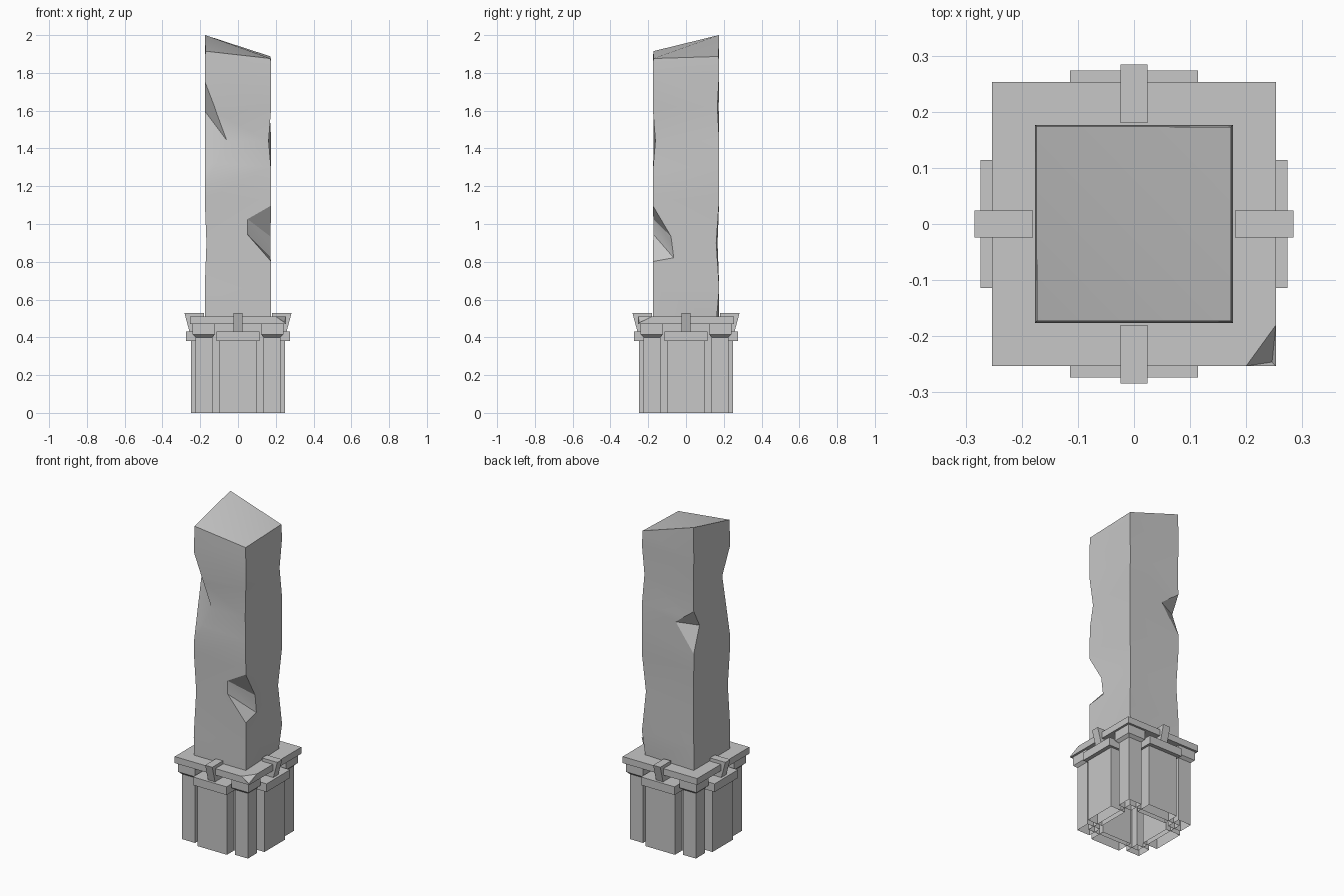
import bpy, bmesh, math
from mathutils import Vector, Matrix

cube = bpy.data.objects.get("Cube")
if cube:
    bpy.data.objects.remove(cube, do_unlink=True)

stone = bpy.data.materials.new("grey stone")
stone.use_nodes = True
COLOUR = (0.57, 0.57, 0.57, 1)
stone.diffuse_color = COLOUR
bsdf = stone.node_tree.nodes["Principled BSDF"]
bsdf.inputs["Base Color"].default_value = COLOUR
bsdf.inputs["Roughness"].default_value = 0.9


def finish(name, bm):
    """Turn a bmesh into a stone object."""
    bmesh.ops.recalc_face_normals(bm, faces=bm.faces)
    mesh = bpy.data.meshes.new(name)
    bm.to_mesh(mesh)
    bm.free()
    mesh.materials.append(stone)
    ob = bpy.data.objects.new(name, mesh)
    bpy.context.collection.objects.link(ob)
    return ob


def hull(name, points, turn=0, open_bottom=False):
    """Convex block around points, turned in quarter turns about z."""
    bm = bmesh.new()
    for p in points:
        bm.verts.new(p)
    bmesh.ops.convex_hull(bm, input=bm.verts)
    bmesh.ops.dissolve_limit(bm, angle_limit=0.01, verts=bm.verts, edges=bm.edges)
    bm.normal_update()
    ob_rot = Matrix.Rotation(turn * math.pi / 2, 4, 'Z')
    bmesh.ops.transform(bm, matrix=ob_rot, verts=bm.verts)
    bmesh.ops.recalc_face_normals(bm, faces=bm.faces)
    if open_bottom:
        floor = [f for f in bm.faces if f.calc_center_median().z < 0.001]
        bmesh.ops.delete(bm, geom=floor, context='FACES_ONLY')
    return finish(name, bm)


def rect(x0, x1, y0, y1, z):
    return [(x, y, z) for x in (x0, x1) for y in (y0, y1)]


def box(x0, x1, y0, y1, z0, z1):
    return rect(x0, x1, y0, y1, z0) + rect(x0, x1, y0, y1, z1)


def chip(ob, points):
    """Break a piece off an object with a hidden hull-shaped cutter."""
    cutter = hull("chip_cutter", points)
    cutter.hide_render = True
    mod = ob.modifiers.new("chip", 'BOOLEAN')
    mod.operation, mod.solver, mod.object = 'DIFFERENCE', 'EXACT', cutter
    bpy.context.view_layer.update()
    deps = bpy.context.evaluated_depsgraph_get()
    mesh = bpy.data.meshes.new_from_object(ob.evaluated_get(deps))
    ob.modifiers.clear()
    ob.data = mesh
    bpy.data.objects.remove(cutter, do_unlink=True)


# Plinth core and top slab
hull("plinth_core", box(-.18, .18, -.18, .18, 0, .475), open_bottom=True)
slab = hull("top_slab", box(-.253, .253, -.253, .253, .47, .51))
chip(slab, [(.2, -.253, .51), (.253, -.18, .51), (.246, -.246, .475),
            (.3, -.3, .475), (.3, -.3, .6)])

# Four sides: panel, panel cap, corner post, flared post cap, bracket
for i, side in enumerate(("front", "left", "back", "right")):
    hull(side + "_panel", box(-.1, .1, -.25, -.15, 0, .39), i, True)
    hull(side + "_panel_cap", box(-.114, .114, -.274, -.16, .38, .43), i)
    hull(side + "_corner_post", box(.135, .224, -.224, -.135, 0, .41), i, True)
    hull(side + "_post_cap", rect(.135, .224, -.224, -.135, .4)
         + box(.123, .24, -.24, -.123, .415, .47), i)
    profile = [(-.18, .53), (-.284, .53), (-.257, .43), (-.18, .43)]
    hull(side + "_bracket", [(x, y, z) for x in (-.024, .024) for y, z in profile], i)

# Rough shaft: square rings whose corners are worn inward
HALF = 0.176
CORNERS = ((-1, -1), (1, -1), (1, 1), (-1, 1))
TOPS = (1.915, 1.876, 1.887, 2.0)
RINGS = (  # height, wear at each corner
    (.50, (0, 0, .014, 0)),
    (.66, (0, 0, 0, 0)),
    (.90, (.009, 0, .016, .009)),
    (1.13, (0, 0, 0, 0)),
    (1.30, (0, .002, .001, 0)),
    (1.44, (0, .014, 0, 0)),
    (1.62, (0, 0, .01, .003)),
    (1.80, (0, 0, 0, 0)),
    (None, (.003, .003, .003, .002)),
)
bm = bmesh.new()
rings = []
for z, wear in RINGS:
    rings.append([bm.verts.new((cx * (HALF - w), cy * (HALF - w), z or top))
                  for (cx, cy), w, top in zip(CORNERS, wear, TOPS)])
for low, high in zip(rings, rings[1:]):
    for k in range(4):
        n = (k + 1) % 4
        bm.faces.new((low[k], low[n], high[n], high[k]))
bm.faces.new(rings[0][::-1])
t = rings[-1]
bm.faces.new((t[0], t[1], t[3]))
bm.faces.new((t[1], t[2], t[3]))
bmesh.ops.triangulate(bm, faces=[f for f in bm.faces if len(f.verts) == 4])
shaft = finish("shaft", bm)

# Broken corners: corner, top and bottom heights, points reached on the faces
H = HALF + 0.001
CHIPS = (
    ((-1, -1), 1.76, 1.2, [(-.05, -H, 1.43), (-H, -.10, 1.6)]),
    ((1, -1), 1.1, .8, [(.045, -H, 1.03), (.045, -H, .95),
                        (H, -.075, .93), (H, -.06, .815)]),
    ((-1, 1), 1.49, 1.22, [(-.05, H, 1.39), (-H, .12, 1.38)]),
)
for (cx, cy), top, bottom, reach in CHIPS:
    ends = [(cx * H, cy * H, z) for z in (top, bottom)]
    outside = [(cx * .3, cy * .3, z) for z in (top, bottom)]
    chip(shaft, ends + outside + reach)

# Soft shading on the worn shaft, crisp edges at the breaks
bpy.ops.object.select_all(action='DESELECT')
shaft.select_set(True)
bpy.context.view_layer.objects.active = shaft
bpy.ops.object.shade_smooth_by_angle(angle=math.radians(25))
